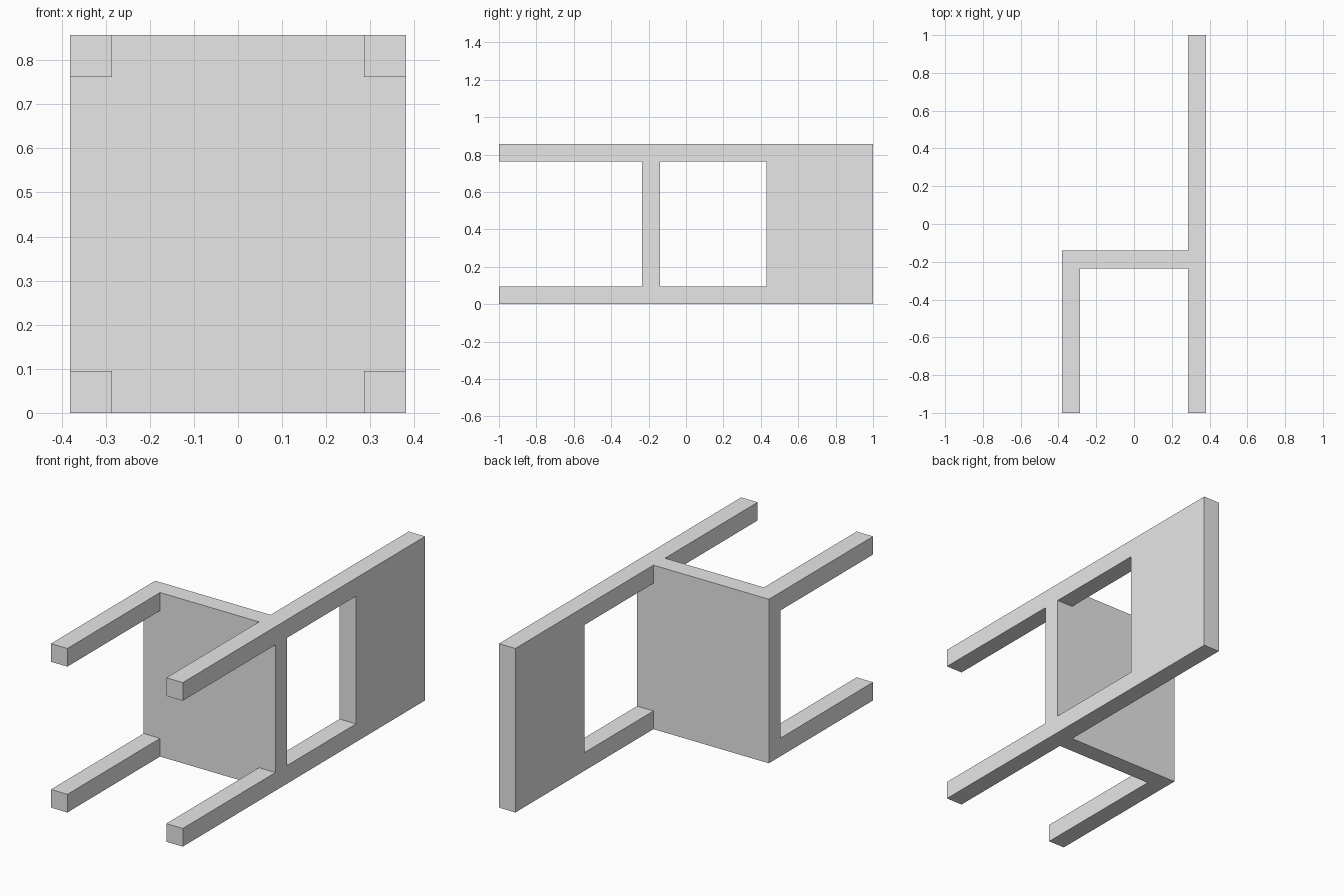
import bpy
import bmesh
from mathutils import Vector

cube = bpy.data.objects.get("Cube")
if cube:
    bpy.data.objects.remove(cube, do_unlink=True)

# Overall sizes
HALF_W = 0.381
HEIGHT = 0.857
BAR = 0.095
SEAT_FRONT = -0.235
SEAT_BACK = SEAT_FRONT + BAR
PANEL_START = 0.43

grey = bpy.data.materials.new("light grey")
grey.use_nodes = True
grey.diffuse_color = (0.8, 0.8, 0.8, 1)
grey.node_tree.nodes["Principled BSDF"].inputs["Base Color"].default_value = (0.8, 0.8, 0.8, 1)


def add_object(name, bm):
    bmesh.ops.recalc_face_normals(bm, faces=bm.faces)
    mesh = bpy.data.meshes.new(name)
    bm.to_mesh(mesh)
    bm.free()
    mesh.materials.append(grey)
    obj = bpy.data.objects.new(name, mesh)
    bpy.context.collection.objects.link(obj)
    return obj


def box(name, low, high):
    low, high = Vector(low), Vector(high)
    bm = bmesh.new()
    bmesh.ops.create_cube(bm, size=1)
    bmesh.ops.scale(bm, vec=high - low, verts=bm.verts)
    bmesh.ops.translate(bm, vec=(low + high) / 2, verts=bm.verts)
    return add_object(name, bm)


# Back frame: rear legs, seat rail, posts and backrest in one extruded sheet
ys = [-1, SEAT_FRONT, SEAT_BACK, PANEL_START, 1]
zs = [0, BAR, HEIGHT - BAR, HEIGHT]
openings = {(0, 1), (2, 1)}
bm = bmesh.new()
inner_x = HALF_W - BAR
grid = [[bm.verts.new((inner_x, y, z)) for z in zs] for y in ys]
for i in range(len(ys) - 1):
    for j in range(len(zs) - 1):
        if (i, j) not in openings:
            bm.faces.new((grid[i][j], grid[i + 1][j], grid[i + 1][j + 1], grid[i][j + 1]))
sheet = bmesh.ops.extrude_face_region(bm, geom=bm.faces[:], use_keep_orig=True)
moved = [v for v in sheet["geom"] if isinstance(v, bmesh.types.BMVert)]
bmesh.ops.translate(bm, vec=(BAR, 0, 0), verts=moved)
add_object("back_frame", bm)

# Seat slab
box("seat", (-HALF_W, SEAT_FRONT, 0), (inner_x, SEAT_BACK, HEIGHT))

# Front legs
for name, z in (("front_leg_lower", 0), ("front_leg_upper", HEIGHT - BAR)):
    box(name, (-HALF_W, -1, z), (-inner_x, SEAT_FRONT, z + BAR))
